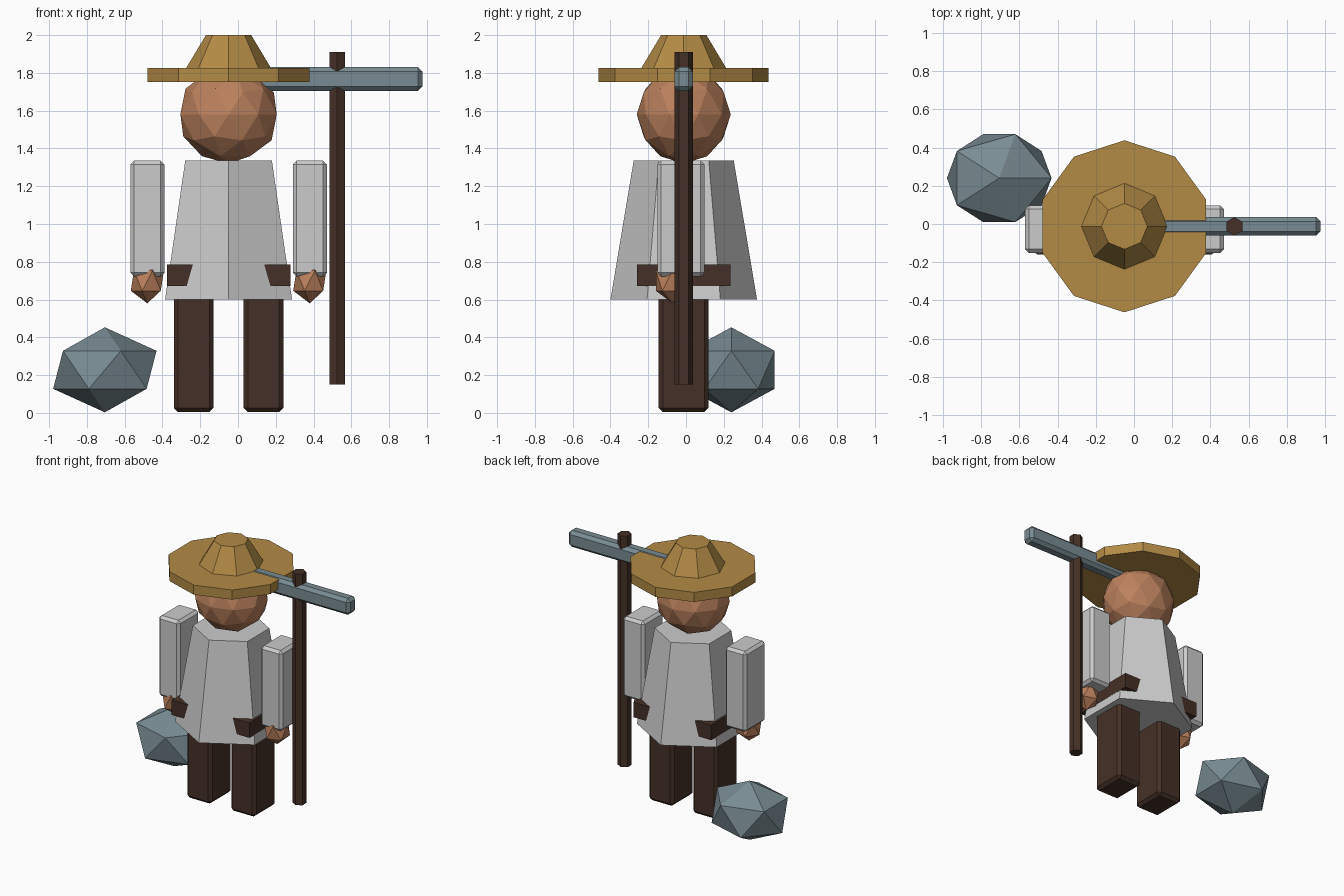
import bpy

cube = bpy.data.objects.get("Cube")
if cube:
    bpy.data.objects.remove(cube, do_unlink=True)


def material(name, r, g, b):
    mat = bpy.data.materials.new(name)
    mat.use_nodes = True
    mat.diffuse_color = (r, g, b, 1)
    node = next(n for n in mat.node_tree.nodes if n.type == 'BSDF_PRINCIPLED')
    node.inputs["Base Color"].default_value = (r, g, b, 1)
    node.inputs["Roughness"].default_value = 0.9
    return mat


straw = material("straw", 0.45, 0.26, 0.06)
skin = material("skin", 0.50, 0.22, 0.11)
cloth = material("pale_cloth", 0.60, 0.60, 0.60)
wood = material("dark_brown", 0.06, 0.03, 0.02)
stone = material("blue_grey", 0.19, 0.26, 0.29)


def finish(name, mat):
    obj = bpy.context.object
    obj.name = name
    obj.data.materials.append(mat)
    return obj


def box(name, mat, x, y, z, bevel=0.0):
    """Box from (low, high) ranges, with chamfered edges."""
    ranges = (x, y, z)
    bpy.ops.mesh.primitive_cube_add(size=1, location=[(a + b) / 2 for a, b in ranges])
    obj = finish(name, mat)
    size = [b - a for a, b in ranges]
    for v in obj.data.vertices:
        v.co = [c * s for c, s in zip(v.co, size)]
    if bevel:
        mod = obj.modifiers.new("chamfer", 'BEVEL')
        mod.width = bevel
        mod.segments = 1
    return obj


def taper(name, mat, sides, r_low, r_high, x, y, z_low, z_high):
    """Upright faceted cylinder or cut cone."""
    bpy.ops.mesh.primitive_cone_add(vertices=sides, radius1=r_low, radius2=r_high,
                                    depth=z_high - z_low,
                                    location=(x, y, (z_low + z_high) / 2))
    return finish(name, mat)


def ball(name, mat, detail, centre, scale):
    """Faceted icosphere, stretched per axis."""
    bpy.ops.mesh.primitive_ico_sphere_add(subdivisions=detail, radius=1, location=centre)
    obj = finish(name, mat)
    obj.scale = scale
    return obj


CX, CY = -0.05, -0.012

# Hat
taper("hat_brim", straw, 10, 0.45, 0.45, CX, CY, 1.752, 1.825)
taper("hat_crown", straw, 8, 0.228, 0.12, CX, CY, 1.82, 2.0)

# Head and robe
ball("head", skin, 2, (CX, CY, 1.58), (0.268, 0.249, 0.26))
taper("robe", cloth, 6, 0.388, 0.265, CX, CY, 0.60, 1.335)
box("belt", wood, (CX - 0.327, CX + 0.327), (CY - 0.248, CY + 0.248), (0.672, 0.785))

# Limbs, one of each per side
for side, s in (("right", -1), ("left", 1)):
    arm_x = CX + s * 0.43
    leg_x = CX + s * 0.185
    box(side + "_sleeve", cloth, (arm_x - 0.09, arm_x + 0.09), (-0.152, 0.098),
        (0.722, 1.335), 0.02)
    ball(side + "_hand", skin, 1, (arm_x, -0.072, 0.70), (0.098, 0.102, 0.12))
    box(side + "_leg", wood, (leg_x - 0.105, leg_x + 0.105), (-0.145, 0.12),
        (0.005, 0.66), 0.022)

# Pickaxe
taper("pick_handle", wood, 6, 0.048, 0.048, 0.525, CY, 0.15, 1.91)
box("pick_head", stone, (0.075, 0.976), (CY - 0.049, CY + 0.049), (1.705, 1.83), 0.023)

# Boulder
ball("boulder", stone, 1, (-0.705, 0.24, 0.228), (0.306, 0.27, 0.225))
